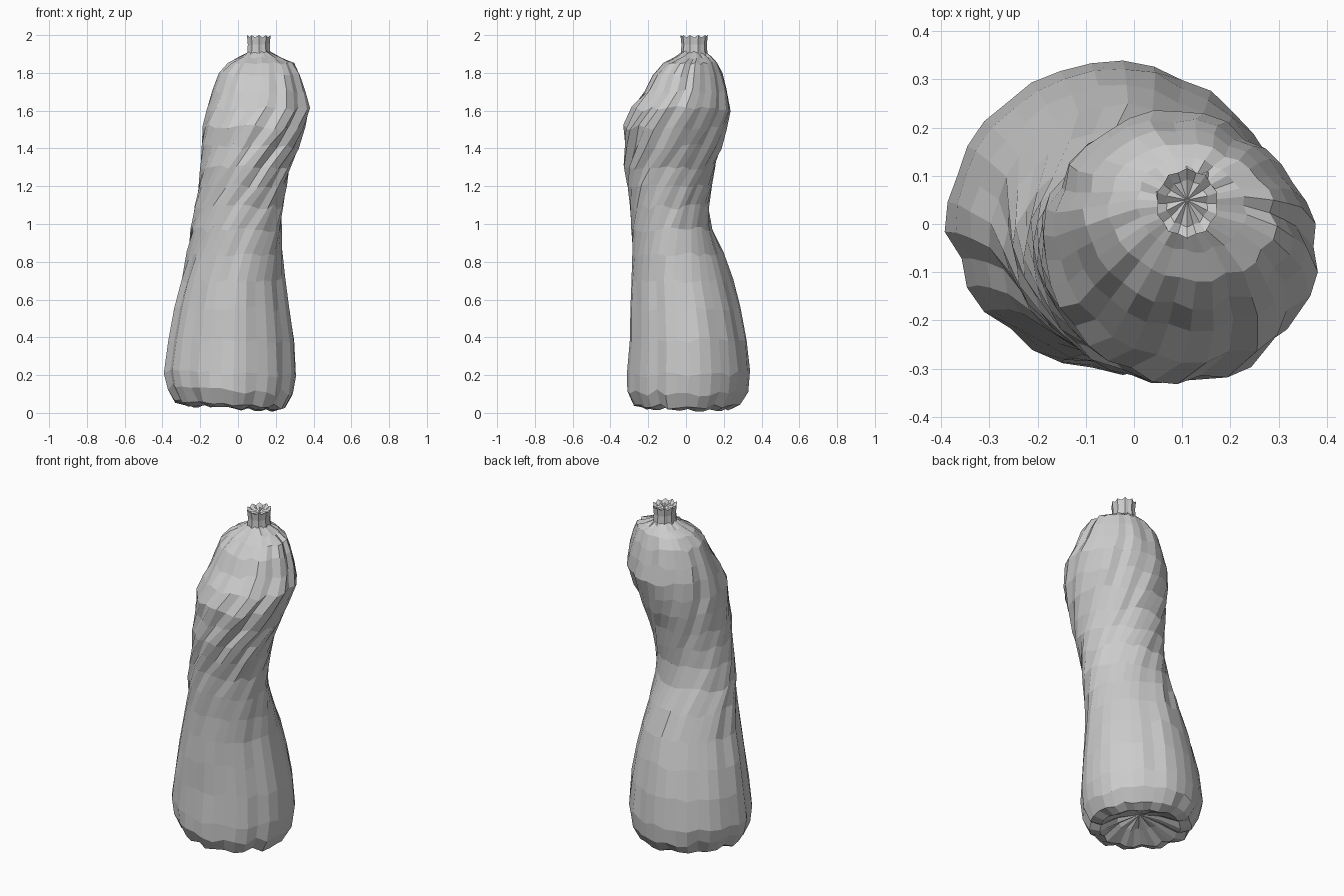
import bpy, bmesh, random
from math import sin, cos, pi

random.seed(4)

def loft(name, rings, start_cap, end_cap):
    """Skin equal-length rings; caps are fans to a centre point."""
    bm = bmesh.new()
    vr = [[bm.verts.new(p) for p in r] for r in rings]
    n = len(vr[0])
    for a, b in zip(vr, vr[1:]):
        for i in range(n):
            j = (i + 1) % n
            bm.faces.new((a[i], a[j], b[j], b[i]))
    for ring, centre in ((vr[0], start_cap), (vr[-1], end_cap)):
        c = bm.verts.new(centre)
        for i in range(n):
            bm.faces.new((ring[i], ring[(i + 1) % n], c))
    bmesh.ops.recalc_face_normals(bm, faces=bm.faces)
    me = bpy.data.meshes.new(name)
    bm.to_mesh(me)
    bm.free()
    ob = bpy.data.objects.new(name, me)
    bpy.context.collection.objects.link(ob)
    return ob

def smooth(a, b, t):
    t = min(1, max(0, (t - a) / (b - a)))
    return t * t * (3 - 2 * t)

# Squash body sections: z, left, right, front, back
SECTIONS = [
    (0.07, -0.14, 0.09, -0.11, 0.13),
    (0.02, -0.26, 0.19, -0.21, 0.23),
    (0.04, -0.33, 0.25, -0.27, 0.28),
    (0.11, -0.37, 0.29, -0.305, 0.325),
    (0.21, -0.387, 0.307, -0.307, 0.337),
    (0.38, -0.367, 0.297, -0.297, 0.32),
    (0.55, -0.335, 0.275, -0.292, 0.287),
    (0.70, -0.297, 0.252, -0.288, 0.247),
    (0.84, -0.27, 0.238, -0.287, 0.197),
    (0.97, -0.252, 0.235, -0.292, 0.143),
    (1.09, -0.232, 0.245, -0.297, 0.127),
    (1.20, -0.212, 0.262, -0.315, 0.142),
    (1.30, -0.202, 0.282, -0.33, 0.162),
    (1.41, -0.198, 0.325, -0.325, 0.195),
    (1.51, -0.19, 0.36, -0.335, 0.22),
    (1.61, -0.168, 0.387, -0.29, 0.24),
    (1.70, -0.14, 0.362, -0.222, 0.222),
    (1.79, -0.105, 0.333, -0.178, 0.20),
    (1.85, -0.055, 0.30, -0.12, 0.17),
    (1.88, 0.005, 0.235, -0.06, 0.14),
    (1.91, 0.055, 0.17, -0.018, 0.10),
]
SIDES, RIBS = 33, 11
rib_depth = [random.uniform(0.2, 1.3) for _ in range(RIBS)]

rings = []
for z, x0, x1, y0, y1 in SECTIONS:
    twist = 1.7 * smooth(0.65, 1.75, z)
    upper = smooth(0.6, 1.0, z)
    amp = 0.035 + 0.03 * smooth(0.8, 1.4, z) + 0.03 * smooth(0.1, 0.03, z)
    power = 1.84 + 0.3 * upper
    ring = []
    for i in range(SIDES):
        t = 2 * pi * i / SIDES + twist
        groove = rib_depth[i // 3] * random.uniform(0.6, 1.3) if i % 3 == 0 else 0
        k = 1.014 - amp * groove + random.uniform(-0.01, 0.01)
        # section shape: rounded diamond below, stretched diagonally above
        k *= (abs(cos(t)) ** power + abs(sin(t)) ** power) ** (-1 / power)
        side = cos(t - pi / 4)
        k *= 1 - upper * (0.13 if side > 0 else 0.08) * side ** 4
        x = (x0 + x1) / 2 + (x1 - x0) / 2 * k * cos(t)
        y = (y0 + y1) / 2 + (y1 - y0) / 2 * k * sin(t)
        # uneven, tilted base
        low = 1 - smooth(0.05, 0.3, z)
        wobble = 0.007 if z < 0.1 or z > 1.8 else 0.016
        dz = low * (-0.06 * x + 0.012 * (groove > 0)) + random.uniform(-wobble, wobble)
        ring.append((x, y, max(0, z + dz)))
    rings.append(ring)
loft("squash_body", rings, (-0.03, 0.01, 0.11), (0.11, 0.042, 1.91))

# Fluted stem with an uneven cut top
rings = []
for z, r in ((1.87, 0.085), (1.905, 0.064), (1.95, 0.061), (2.0, 0.066), (1.985, 0.045)):
    ring = []
    for i in range(20):
        t, rr = 2 * pi * i / 20, r * (1 if i % 2 else 0.92)
        drop = 0.012 if z > 1.96 and i % 2 == 0 else 0
        ring.append((0.11 + rr * cos(t), 0.043 + 1.1 * rr * sin(t), z - drop))
    rings.append(ring)
loft("stem", rings, (0.11, 0.043, 1.87), (0.11, 0.05, 1.98))
